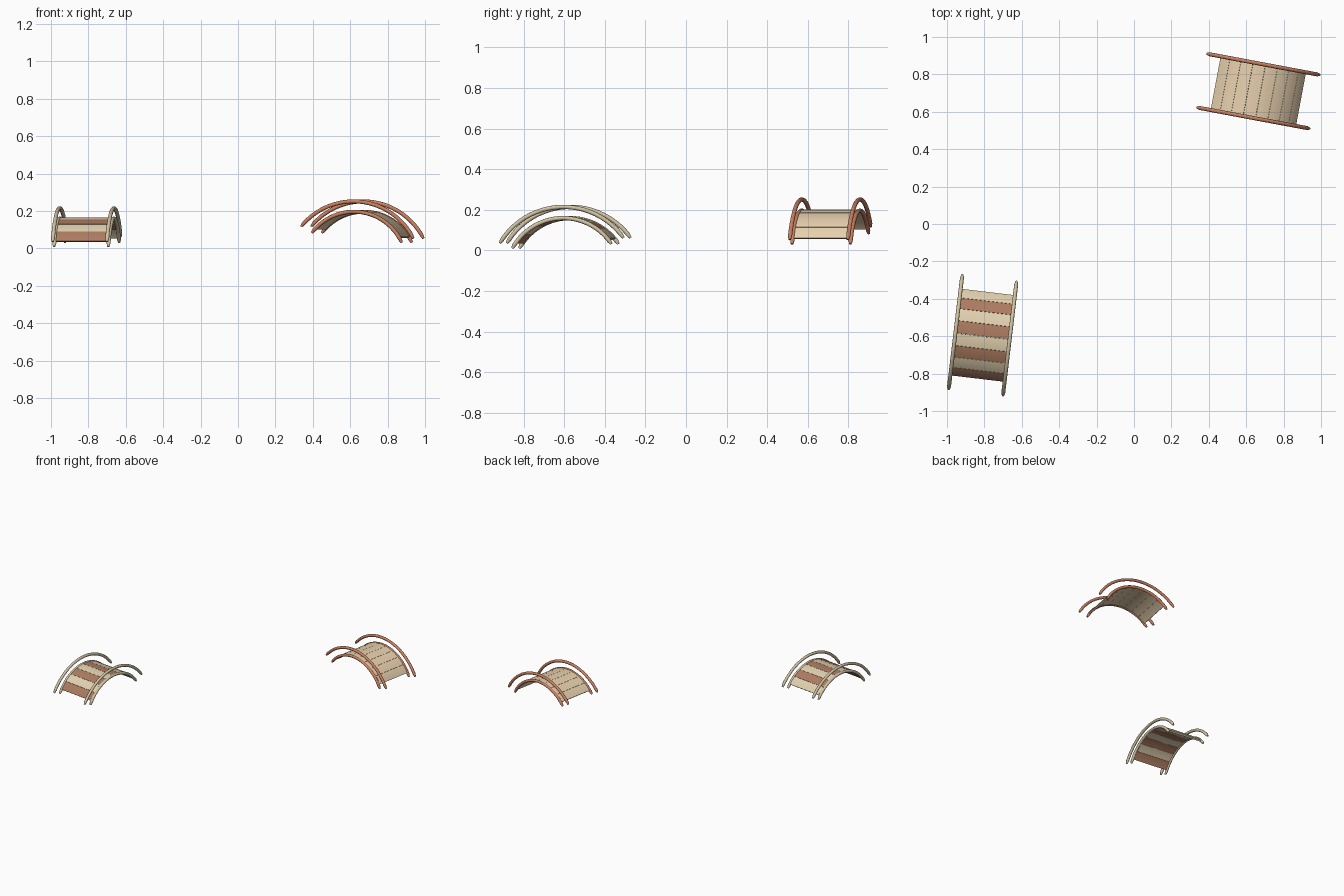
import bpy, bmesh
from math import sin, cos, asin, pi, radians
from mathutils import Matrix

if "Cube" in bpy.data.objects:
    bpy.data.objects.remove(bpy.data.objects["Cube"])


def material(name, rgb):
    m = bpy.data.materials.new(name)
    m.diffuse_color = (*rgb, 1)
    m.use_nodes = True
    m.node_tree.nodes["Principled BSDF"].inputs["Base Color"].default_value = m.diffuse_color
    return m


def sweep(name, profile, radius, zc, a0, a1, steps, mat, matrix, taper=False):
    """Sweep a closed (radial, sideways) profile along an arc in the XZ plane."""
    bm = bmesh.new()
    y0 = sum(p[1] for p in profile) / len(profile)
    rings = []
    for i in range(steps + 1):
        a = a0 + (a1 - a0) * i / steps
        s = 0.6 if taper and i in (0, steps) else 1
        rings.append([bm.verts.new(((radius + r * s) * sin(a), y0 + (y - y0) * s,
                                    zc + (radius + r * s) * cos(a))) for r, y in profile])
    n = len(profile)
    for p, q in zip(rings, rings[1:]):
        for j in range(n):
            k = (j + 1) % n
            bm.faces.new((p[j], p[k], q[k], q[j]))
    bm.faces.new(rings[0])
    bm.faces.new(rings[-1])
    bmesh.ops.recalc_face_normals(bm, faces=bm.faces[:])
    me = bpy.data.meshes.new(name)
    bm.to_mesh(me)
    bm.free()
    me.materials.append(mat)
    ob = bpy.data.objects.new(name, me)
    bpy.context.collection.objects.link(ob)
    ob.matrix_world = matrix
    bpy.ops.object.select_all(action='DESELECT')
    ob.select_set(True)
    bpy.context.view_layer.objects.active = ob
    bpy.ops.object.shade_smooth_by_angle(angle=radians(40))
    return ob


def arc(half_chord, apex, end):
    """Radius, centre height and half angle of an arch."""
    rise = apex - end
    r = (half_chord ** 2 + rise ** 2) / (2 * rise)
    return r, apex - r, asin(half_chord / r)


def bridge(name, loc, turn, tilt, rail_mat, plank_mats):
    M = (Matrix.Translation(loc) @ Matrix.Rotation(radians(turn), 4, 'Z')
         @ Matrix.Rotation(radians(tilt), 4, 'Y'))
    half = 0.146
    # handrails and deck side beams
    for part, shape in (("handrail", (0.307, 0.210, 0.045)), ("side_beam", (0.246, 0.155, 0.017))):
        r, zc, a = arc(*shape)
        for side, s in (("left", 1), ("right", -1)):
            circle = [(0.0105 * cos(2 * pi * k / 12), s * half + 0.0105 * sin(2 * pi * k / 12))
                      for k in range(12)]
            sweep(f"{name}_{part}_{side}", circle, r, zc, -a, a, 32, rail_mat, M, True)
    # deck planks following the side beam arc
    r, zc, _ = arc(0.246, 0.155, 0.017)
    a = asin(0.229 / r)
    count, gap = 8, 0.002
    t = 0.006
    box = [(-t, -half), (t, -half), (t, half), (-t, half)]
    for i in range(count):
        a0 = -a + 2 * a * i / count
        sweep(f"{name}_plank_{i + 1}", box, r, zc, a0 + gap, a0 + 2 * a / count - gap, 4,
              plank_mats[i % len(plank_mats)], M)


olive = material("pale_wood", (0.64, 0.55, 0.37))
beige = material("beige_wood", (0.76, 0.64, 0.43))
brown = material("brown_wood", (0.42, 0.20, 0.12))
red = material("red_wood", (0.58, 0.22, 0.12))
tan = material("tan_wood", (0.80, 0.63, 0.42))

bridge("striped_bridge", (-0.809, -0.593, 0.004), 83.2, -2.5, olive, [brown, beige])
bridge("red_bridge", (0.660, 0.711, 0.040), -10.6, 6.0, red, [tan])
